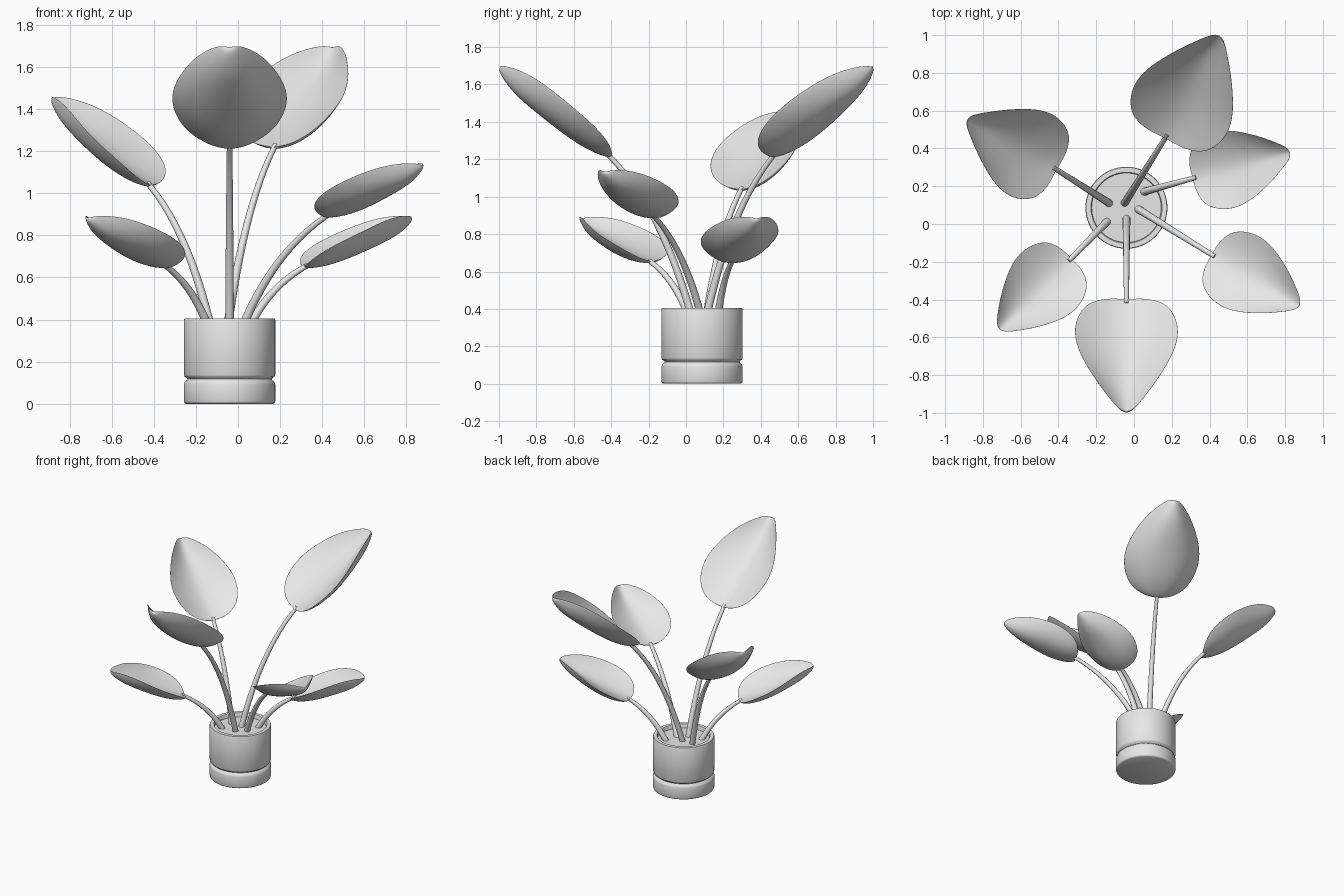
import bpy
import bmesh
import math
from mathutils import Vector

cube = bpy.data.objects.get("Cube")
if cube:
    bpy.data.objects.remove(cube)

grey = bpy.data.materials.new("plain grey")
grey.use_nodes = True
grey.diffuse_color = (0.8, 0.8, 0.8, 1)
grey.node_tree.nodes["Principled BSDF"].inputs["Base Color"].default_value = (0.8, 0.8, 0.8, 1)


def add_object(name, bm):
    bmesh.ops.recalc_face_normals(bm, faces=bm.faces)
    mesh = bpy.data.meshes.new(name)
    bm.to_mesh(mesh)
    bm.free()
    mesh.materials.append(grey)
    obj = bpy.data.objects.new(name, mesh)
    bpy.context.collection.objects.link(obj)
    return obj


def shade(obj, angle=40):
    bpy.ops.object.select_all(action="DESELECT")
    obj.select_set(True)
    bpy.context.view_layer.objects.active = obj
    bpy.ops.object.shade_smooth_by_angle(angle=math.radians(angle))


def lathe(name, profile, centre, steps=64):
    bm = bmesh.new()
    verts = [bm.verts.new((r, 0, z)) for r, z in profile]
    edges = [bm.edges.new(pair) for pair in zip(verts, verts[1:])]
    bmesh.ops.spin(bm, geom=verts + edges, axis=(0, 0, 1), cent=(0, 0, 0),
                   angle=math.tau, steps=steps)
    bmesh.ops.remove_doubles(bm, verts=bm.verts, dist=1e-5)
    obj = add_object(name, bm)
    obj.location = centre
    shade(obj, 50)


def loft(bm, rings):
    """Closed skin over a row of rings, capped at both ends."""
    count = len(rings[0])
    for a, b in zip(rings, rings[1:]):
        for s in range(count):
            n = (s + 1) % count
            bm.faces.new((a[s], a[n], b[n], b[s]))
    bm.faces.new(rings[0])
    bm.faces.new(rings[-1])


def leaf(name, base, tip):
    """Cupped blade: rings run from stem to tip, over the top and back underneath."""
    axis = tip - base
    length = axis.length
    axis.normalize()
    side = axis.cross(Vector((0, 0, 1))).normalized()
    normal = side.cross(axis)
    # along, half width, rim height, underside height, thickness (fractions of length)
    stations = [(-.005, .09, .02, -.005, .015), (.03, .20, .05, -.025, .03),
                (.10, .29, .082, -.05, .04), (.22, .35, .104, -.075, .05),
                (.37, .376, .112, -.086, .05), (.53, .345, .114, -.088, .05),
                (.68, .28, .112, -.088, .05), (.82, .20, .096, -.08, .045),
                (.93, .115, .06, -.05, .035), (1.005, .045, .018, -.015, .02)]
    half = [0, .25, .5, .75, .94]
    over = [-1] + [-v for v in half[:0:-1]] + half + [1]
    columns = [(v, 1) for v in over] + [(v, 0) for v in over[-2:0:-1]]
    bm = bmesh.new()
    rings = []
    for t, width, rim, under, thick in stations:
        ring = []
        for v, top in columns:
            floor = under + top * thick
            lift = floor + (rim - floor) * abs(v) ** (1.6 if top else 2.5)
            ring.append(bm.verts.new(base + (axis * t + side * v * width + normal * lift) * length))
        rings.append(ring)
    loft(bm, rings)
    obj = add_object(name, bm)
    smooth = obj.modifiers.new("smooth", "SUBSURF")
    smooth.levels = smooth.render_levels = 2
    for face in obj.data.polygons:
        face.use_smooth = True


def stem(name, root, base, steps=18, sides=12):
    """Tapered tube that rises steeply and then leans out to the leaf."""
    rise = base - root
    bend = root + Vector((rise.x * .36, rise.y * .36, rise.z * .68))
    bm = bmesh.new()
    rings = []
    for k in range(steps + 1):
        t = k / steps
        p = root * (1 - t) ** 2 + bend * 2 * t * (1 - t) + base * t * t
        along = ((bend - root) * (1 - t) + (base - bend) * t).normalized()
        across = along.cross(Vector((0, 0, 1))).normalized()
        up = across.cross(along)
        radius = 0.021 - 0.008 * t
        ring = []
        for s in range(sides):
            a = math.tau * s / sides
            ring.append(bm.verts.new(p + (across * math.cos(a) + up * math.sin(a)) * radius))
        rings.append(ring)
    loft(bm, rings)
    shade(add_object(name, bm))


# Pot with a groove above its foot, and the soil inside the rim
pot_centre = (-0.04, 0.086, 0)
lathe("pot", [(0, 0), (.207, 0), (.214, .004), (.217, .012), (.217, .092), (.213, .104),
              (.204, .111), (.2, .117), (.204, .123), (.213, .128), (.217, .138),
              (.217, .398), (.214, .405), (.188, .405), (.184, .4), (.184, .36)], pot_centre)
lathe("soil", [(0, .375), (.186, .375), (.186, .35), (0, .35)], pot_centre)

# Stem root on the soil, leaf base, leaf tip
plants = {
    "tall_front": ((-.04, .03), (-.04, -.405, 1.215), (-.04, -.995, 1.69)),
    "tall_back": ((-.05, .11), (.17, .46, 1.215), (.45, .995, 1.69)),
    "middle_back": ((-.13, .11), (-.415, .292, 1.035), (-.88, .553, 1.45)),
    "low_back": ((.05, .17), (.315, .243, .65), (.825, .378, .88)),
    "middle_front": ((.02, .08), (.415, -.165, .89), (.875, -.432, 1.13)),
    "low_front": ((-.14, .015), (-.335, -.185, .65), (-.712, -.556, .88)),
}
for name, (root, base, tip) in plants.items():
    base, tip = Vector(base), Vector(tip)
    leaf(name + "_leaf", base, tip)
    stem(name + "_stem", Vector((*root, .36)), base + (tip - base) * .03)
